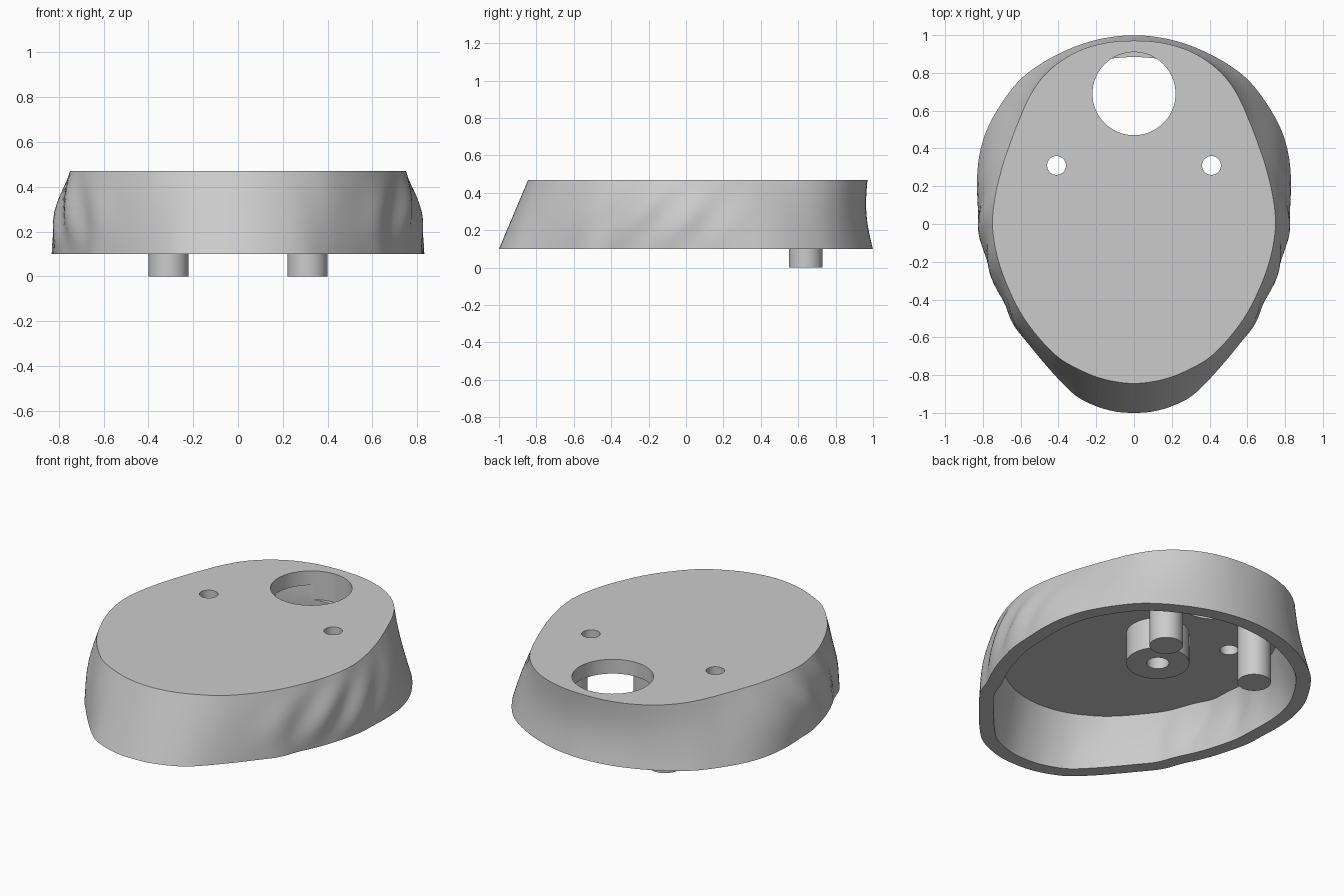
import bpy, bmesh, math
from math import sin, cos, pi, atan2, hypot

cube = bpy.data.objects.get("Cube")
if cube:
    bpy.data.objects.remove(cube, do_unlink=True)

grey = bpy.data.materials.new("plain grey")
grey.use_nodes = True
GREY = (0.6, 0.6, 0.6, 1)
grey.diffuse_color = GREY
grey.node_tree.nodes["Principled BSDF"].inputs["Base Color"].default_value = GREY

N = 192
BASE, TOP, CEILING, WALL = 0.1, 0.47, 0.385, 0.08

# Half outlines (x, y) of the lower rim and the top face, front to back
RIM = [(0, -1), (.1, -.995), (.2, -.965), (.3, -.92), (.38, -.84), (.47, -.74),
       (.56, -.63), (.65, -.52), (.68, -.42), (.74, -.3), (.79, -.15), (.82, -.03),
       (.825, .1), (.83, .25), (.82, .36), (.78, .5), (.7, .64), (.6, .77),
       (.4, .9), (.2, .975), (0, 1)]
FACE = [(0, -.845), (.1, -.835), (.2, -.81), (.3, -.765), (.4, -.71), (.45, -.66),
        (.53, -.57), (.6, -.47), (.655, -.36), (.7, -.25), (.735, -.12), (.75, 0),
        (.735, .14), (.705, .27), (.66, .41), (.61, .54), (.56, .66), (.5, .76),
        (.42, .84), (.3, .915), (.15, .96), (0, .97)]


def radii(half):
    """Smoothed radius of a mirrored outline at N even angles."""
    polar = [(atan2(y, x), hypot(x, y)) for x, y in half]
    out = []
    for i in range(N):
        a = 2 * pi * i / N
        a = math.asin(max(-1, min(1, sin(a))))
        for (a0, r0), (a1, r1) in zip(polar, polar[1:]):
            if a <= a1 + 1e-6:
                out.append(r0 + (r1 - r0) * (a - a0) / (a1 - a0))
                break
    for _ in range(3):
        out = [(out[i - 1] + 2 * out[i] + out[(i + 1) % N]) / 4 for i in range(N)]
    return out


rim_r, face_r = radii(RIM), radii(FACE)


def section(z, inset=0.0):
    """Horizontal section of the body, with bulging sides and slanted folds."""
    t = max(0, min(1, (z - BASE) / (TOP - BASE)))
    pts = []
    for i in range(N):
        a = 2 * pi * i / N
        r = rim_r[i] * (1 - t) + face_r[i] * t
        bow = 0.025 * cos(a) ** 2 - (0.02 * sin(a) ** 2 if sin(a) > 0 else 0)
        y = r * sin(a)
        folds = math.exp(-((y + 0.2) / 0.4) ** 2) * cos(a) ** 2
        ripple = 0.012 * folds * sin(2 * pi * (y - 0.8 * z) / 0.27)
        r += (bow + ripple) * sin(pi * t)
        pts.append((r * cos(a), r * sin(a)))
    if not inset:
        return pts
    inner = []
    for i, (x, y) in enumerate(pts):
        (x0, y0), (x1, y1) = pts[i - 2], pts[(i + 2) % N]
        dx, dy = x1 - x0, y1 - y0
        d = hypot(dx, dy)
        inner.append((x - dy / d * inset, y + dx / d * inset))
    return inner


def finish(name, bm):
    bmesh.ops.recalc_face_normals(bm, faces=bm.faces)
    mesh = bpy.data.meshes.new(name)
    bm.to_mesh(mesh)
    bm.free()
    mesh.materials.append(grey)
    ob = bpy.data.objects.new(name, mesh)
    bpy.context.collection.objects.link(ob)
    return ob


def loft(name, rings):
    """Skin closed rings of 3D points and cap both ends."""
    bm = bmesh.new()
    rows = [[bm.verts.new(p) for p in ring] for ring in rings]
    for low, high in zip(rows, rows[1:]):
        for i in range(len(low)):
            j = (i + 1) % len(low)
            bm.faces.new((low[i], low[j], high[j], high[i]))
    bm.faces.new(rows[0][::-1])
    bm.faces.new(rows[-1])
    return finish(name, bm)


def body(name, levels, inset=0.0):
    return loft(name, [[(x, y, z) for x, y in section(z, inset)] for z in levels])


def turned(name, x, y, profile, sides=48):
    """Round part from (radius, height) pairs."""
    return loft(name, [[(x + r * cos(2 * pi * i / sides), y + r * sin(2 * pi * i / sides), z)
                        for i in range(sides)] for r, z in profile])


def smooth(ob):
    bpy.ops.object.select_all(action='DESELECT')
    ob.select_set(True)
    bpy.context.view_layer.objects.active = ob
    bpy.ops.object.shade_smooth_by_angle(angle=math.radians(35))


# Hollow body with a flat top plate
STEPS = 10
shell = body("shell", [BASE + (TOP - BASE) * k / STEPS for k in range(STEPS + 1)])
cavity = body("cavity_cutter",
              [BASE - 0.05] + [BASE + (CEILING - BASE) * k / STEPS for k in range(STEPS + 1)], WALL)

# Large opening and two small holes through the plate
cutters = [cavity]
for name, x, y, r in (("opening_cutter", 0, 0.69, 0.22),
                      ("left_hole_cutter", 0.41, 0.31, 0.05),
                      ("right_hole_cutter", -0.41, 0.31, 0.05)):
    cutters.append(turned(name, x, y, [(r, 0.3), (r, 0.6)], 64))

bpy.context.view_layer.objects.active = shell
for cutter in cutters:
    cutter.hide_render = True
    mod = shell.modifiers.new("cut", 'BOOLEAN')
    mod.operation = 'DIFFERENCE'
    mod.solver = 'EXACT'
    mod.object = cutter
    bpy.ops.object.modifier_apply(modifier=mod.name)
    bpy.data.objects.remove(cutter, do_unlink=True)
smooth(shell)

# Two posts flanking the opening
for side, x in (("left", 0.31), ("right", -0.31)):
    smooth(turned(side + "_post", x, 0.64, [(0.09, 0), (0.09, 0.4)]))

# Central boss with a blind hole, hanging from the plate
smooth(turned("centre_boss", 0, 0.2,
              [(0.17, 0.4), (0.17, 0.2), (0.06, 0.2), (0.06, 0.38)]))
